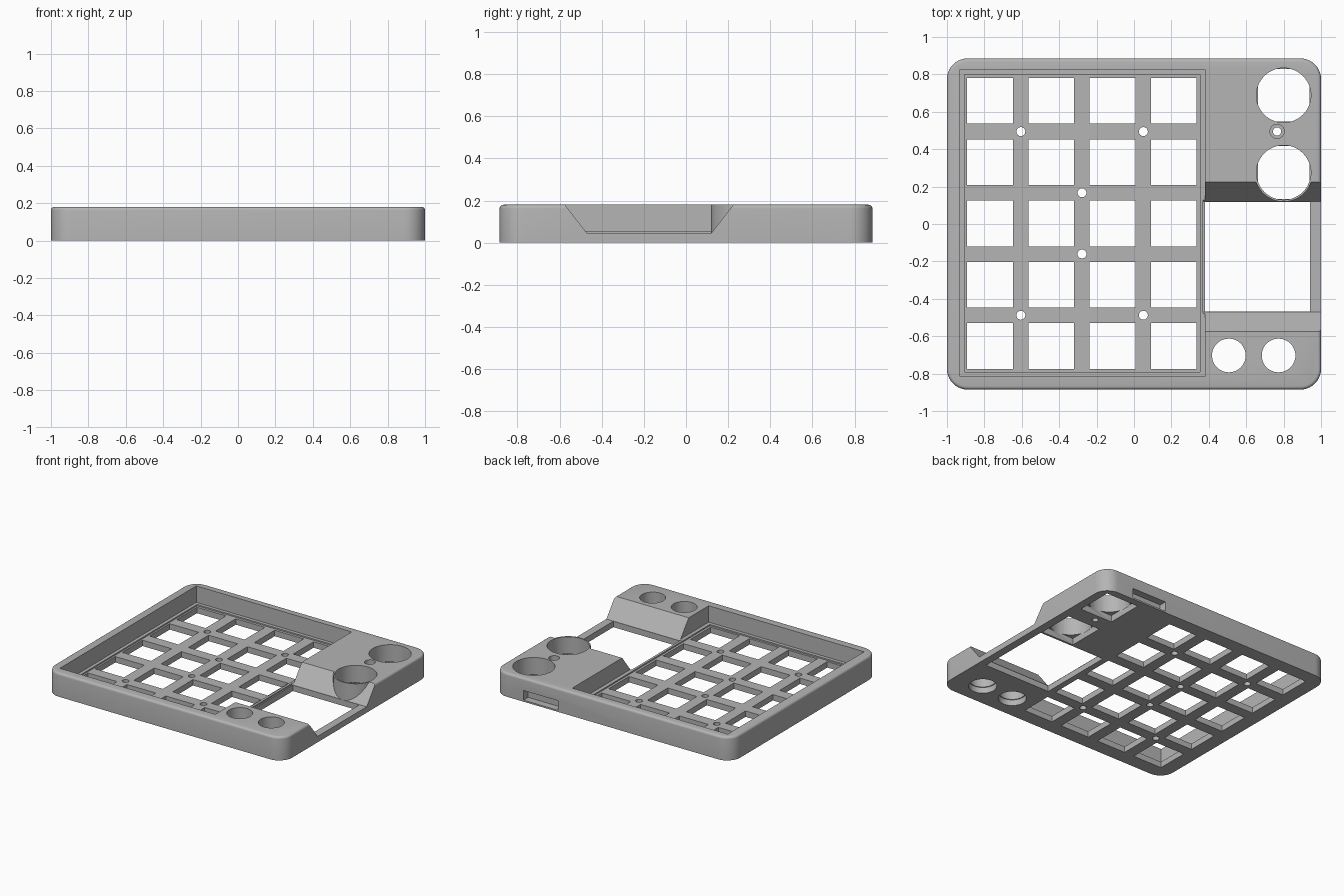
import bpy, bmesh, math

cube = bpy.data.objects.get("Cube")
if cube:
    bpy.data.objects.remove(cube, do_unlink=True)

grey = bpy.data.materials.new("plain_grey")
grey.use_nodes = True
colour = (0.46, 0.46, 0.46, 1)
grey.diffuse_color = colour
grey.node_tree.nodes["Principled BSDF"].inputs["Base Color"].default_value = colour

TOP = 0.18      # case height
FLOOR = 0.045   # plate thickness


def make(name, bm):
    bmesh.ops.recalc_face_normals(bm, faces=bm.faces[:])
    mesh = bpy.data.meshes.new(name)
    bm.to_mesh(mesh)
    bm.free()
    mesh.materials.append(grey)
    ob = bpy.data.objects.new(name, mesh)
    bpy.context.collection.objects.link(ob)
    return ob


def box_mesh(x0, x1, y0, y1, z0, z1):
    bm = bmesh.new()
    bmesh.ops.create_cube(bm, size=1)
    for v in bm.verts:
        v.co.x = x1 if v.co.x > 0 else x0
        v.co.y = y1 if v.co.y > 0 else y0
        v.co.z = z1 if v.co.z > 0 else z0
    return bm


def box(*bounds):
    return make("box_cutter", box_mesh(*bounds))


def cylinder(x, y, r, z0, z1, sides=48):
    bm = bmesh.new()
    bmesh.ops.create_cone(bm, cap_ends=True, segments=sides, radius1=r, radius2=r, depth=z1 - z0)
    bmesh.ops.translate(bm, verts=bm.verts, vec=(x, y, (z0 + z1) / 2))
    return make("round_cutter", bm)


def combine(tool, operation="DIFFERENCE"):
    """Apply a boolean to the case and discard the tool."""
    mod = case.modifiers.new("cut", "BOOLEAN")
    mod.operation = operation
    mod.solver = "EXACT"
    mod.object = tool
    bpy.context.view_layer.objects.active = case
    bpy.ops.object.modifier_apply(modifier=mod.name)
    bpy.data.objects.remove(tool, do_unlink=True)


# Case: rounded slab with a softened top rim
bm = box_mesh(-1, 1, -0.885, 0.885, 0, TOP)
upright = [e for e in bm.edges if abs(e.verts[0].co.z - e.verts[1].co.z) > 0.1]
bmesh.ops.bevel(bm, geom=upright, offset=0.11, segments=10, profile=0.5, affect="EDGES")
rim = [e for e in bm.edges if all(v.co.z > TOP - 0.001 for v in e.verts)]
bmesh.ops.bevel(bm, geom=rim, offset=0.018, segments=4, profile=0.5, affect="EDGES")
case = make("keypad_case", bm)

# Stepped key well
combine(box(-0.93, 0.38, -0.816, 0.826, 0.055, 0.3))
combine(box(-0.905, 0.352, -0.79, 0.80, FLOOR, 0.3))

# Sloped display recess, open to the side
bm = bmesh.new()
slope = 0.105 / (TOP - FLOOR)
high = 0.25
spread = slope * (high - FLOOR)
profile = [(-0.47, FLOOR), (0.12, FLOOR), (0.12 + spread, high), (-0.47 - spread, high)]
face = bm.faces.new([bm.verts.new((0.37, y, z)) for y, z in profile])
side = bmesh.ops.extrude_face_region(bm, geom=[face])
bmesh.ops.translate(bm, verts=[g for g in side["geom"] if isinstance(g, bmesh.types.BMVert)],
                    vec=(0.8, 0, 0))
combine(make("display_cutter", bm))

# Collar that keeps the front knob well whole where the slope passes
combine(cylinder(0.80, 0.275, 0.156, 0.02, TOP), "UNION")

# Display window
combine(box(0.38, 0.94, -0.468, 0.118, -0.1, 0.1))

# Knob wells: round above, square below
for y in (0.688, 0.275):
    combine(cylinder(0.80, y, 0.146, FLOOR, 0.3))
    combine(box(0.663, 0.937, y - 0.141, y + 0.141, -0.1, FLOOR + 0.005))

# Indicator hole with counterbore
combine(cylinder(0.765, 0.495, 0.038, 0.06, 0.3, 32))
combine(cylinder(0.765, 0.495, 0.022, -0.1, 0.1, 24))

# Button holes, slightly wider underneath
for x in (0.507, 0.773):
    combine(cylinder(x, -0.703, 0.09, -0.1, 0.3))
    combine(cylinder(x, -0.703, 0.097, -0.1, FLOOR))

# Grid of square key holes
pitch, half = 0.3275, 0.122
for col in range(4):
    for row in range(5):
        x = -0.77 + col * pitch
        y = 0.658 - row * pitch
        combine(box(x - half, x + half, y - half, y + half, -0.1, 0.1))

# Screw holes between the keys
for x, y in ((-0.605, 0.494), (0.05, 0.494), (-0.278, 0.167),
             (-0.278, -0.16), (-0.605, -0.488), (0.05, -0.488)):
    combine(cylinder(x, y, 0.024, -0.1, 0.1, 24))

# Cable socket in the back wall
combine(box(0.46, 0.75, 0.83, 1.0, 0.012, 0.085))

bpy.ops.object.select_all(action="DESELECT")
case.select_set(True)
bpy.context.view_layer.objects.active = case
bpy.ops.object.shade_smooth_by_angle(angle=math.radians(30))
